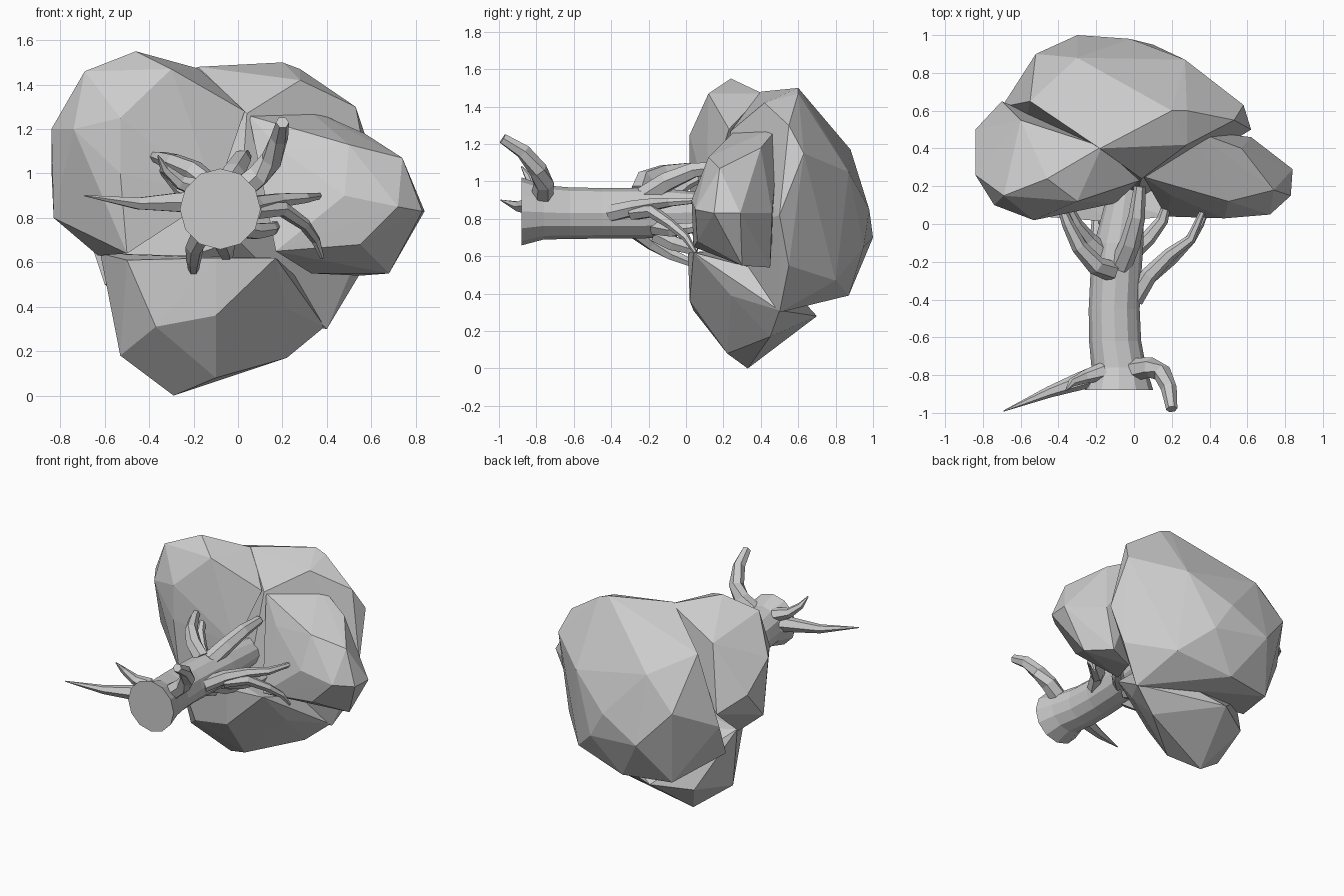
import bpy, bmesh, math
from mathutils import Vector

grey = bpy.data.materials.new("plain grey")
grey.diffuse_color = (0.6, 0.6, 0.6, 1)


def make(name, bm):
    bmesh.ops.recalc_face_normals(bm, faces=bm.faces)
    me = bpy.data.meshes.new(name)
    bm.to_mesh(me)
    bm.free()
    me.materials.append(grey)
    ob = bpy.data.objects.new(name, me)
    bpy.context.collection.objects.link(ob)
    return ob


def hull(name, pts):
    bm = bmesh.new()
    vs = [bm.verts.new(p) for p in pts]
    res = bmesh.ops.convex_hull(bm, input=vs)
    junk = [g for g in res["geom_interior"] if isinstance(g, bmesh.types.BMVert)]
    bmesh.ops.delete(bm, geom=junk, context='VERTS')
    return make(name, bm)


def tube(name, path, sides=6, frames_along_y=False):
    """Sweep a polygon along (x, y, z, radius) points and cap both ends."""
    bm = bmesh.new()
    pts = [Vector(p[:3]) for p in path]
    rings = []
    for i, p in enumerate(pts):
        d = (pts[min(i + 1, len(pts) - 1)] - pts[max(i - 1, 0)]).normalized()
        if frames_along_y:
            d = Vector((0, 1, 0))
        ref = Vector((0, 0, 1)) if abs(d.z) < 0.85 else Vector((1, 0, 0))
        u = d.cross(ref).normalized()
        v = d.cross(u)
        r = path[i][3]
        rings.append([bm.verts.new(p + r * (u * math.cos(a) + v * math.sin(a)))
                      for a in (2 * math.pi * k / sides for k in range(sides))])
    for a, b in zip(rings, rings[1:]):
        for k in range(sides):
            n = (k + 1) % sides
            bm.faces.new((a[k], a[n], b[n], b[k]))
    bm.faces.new(rings[0])
    bm.faces.new(rings[-1])
    return make(name, bm)


# Foliage: four faceted lobes merged into one crown
dome = hull("crown", [
    (-.3, 1, .7), (-.02, .98, .85), (.1, .95, .65), (.27, .87, 1.05), (.58, .63, 1.15),
    (.62, .5, .82), (.53, .55, 1.3), (.28, .6, 1.47), (.2, .6, 1.5), (.28, .42, 1.42),
    (-.18, .4, 1.48), (-.52, .9, .95), (-.55, .65, 1.3), (-.3, .88, 1.17), (-.7, .62, .8),
    (-.1, .87, .39), (-.45, .8, .4), (.3, .8, .47), (.4, .5, .3), (.55, .55, .55),
    (.04, .24, 1.27), (-.6, .4, .5), (0, .12, .7)])
lobes = [
    hull("left_lobe", [
        (-.46, .24, 1.55), (-.69, .15, 1.46), (-.84, .26, 1.2), (-.84, .5, 1.02),
        (-.83, .3, .8), (-.74, .1, 1.2), (-.53, .02, 1.25), (-.53, .02, 1.0),
        (-.3, .12, 1.47), (.03, .23, 1.28), (-.17, .41, 1.47), (-.63, .3, .63),
        (-.5, .04, .64), (-.1, .11, .9), (-.7, .65, .9), (-.6, .55, 1.35)]),
    hull("lower_lobe", [
        (-.29, .33, 0), (-.53, .22, .18), (-.37, .04, .31), (-.1, .22, .08),
        (.22, .45, .17), (.39, .5, .31), (.22, .24, .39), (-.1, .02, .36),
        (-.5, .04, .61), (-.1, .01, .62), (.17, .04, .62), (-.62, .3, .64),
        (-.2, .7, .28), (-.45, .55, .25), (.3, .5, .5)]),
    hull("right_lobe", [
        (.84, .29, .83), (.83, .15, .83), (.74, .18, 1.07), (.72, .05, .85),
        (.68, .3, .55), (.48, .03, .9), (.33, .34, .55), (.55, .45, .54),
        (.57, .4, 1.18), (.62, .46, .83), (.5, .12, 1.13), (.2, .15, 1.1),
        (.17, .04, .65), (.05, .25, 1.26), (.55, .06, .68), (.3, .5, 1.3)]),
]
for lobe in lobes:
    mod = dome.modifiers.new("join", 'BOOLEAN')
    mod.operation = 'UNION'
    mod.solver = 'EXACT'
    mod.object = lobe
    bpy.context.view_layer.objects.active = dome
    bpy.ops.object.modifier_apply(modifier=mod.name)
for lobe in lobes:
    bpy.data.objects.remove(lobe)

# Trunk lying along y
tube("trunk", [(-.08, -.88, .84, .182), (-.08, -.76, .835, .145), (-.1, -.62, .83, .138),
               (-.105, -.45, .83, .135), (-.095, -.25, .83, .135), (-.08, -.1, .83, .13),
               (-.04, .2, .84, .09)], 12, True)

# Roots at the trunk foot
tube("root_upper", [(.0, -.77, .92, .06), (.09, -.76, .99, .055), (.15, -.79, 1.06, .05),
                    (.185, -.87, 1.16, .042), (.2, -.98, 1.23, .03)])
tube("root_left", [(-.15, -.79, .87, .06), (-.28, -.83, .87, .048), (-.45, -.89, .865, .03),
                   (-.69, -.99, .9, .003)])
tube("root_left_small", [(-.16, -.78, .93, .05), (-.26, -.81, .96, .035),
                         (-.33, -.84, 1.02, .022), (-.36, -.88, 1.08, .004)])

# Branches reaching into the crown
branches = {
    "branch_upper_left": [(-.12, -.25, .94, .055), (-.2, -.22, 1.01, .052),
                          (-.29, -.12, 1.05, .042), (-.35, .0, 1.07, .032), (-.39, .1, 1.08, .02)],
    "branch_top": [(-.07, -.22, .92, .06), (-.02, -.1, 1.0, .055), (.015, .04, 1.06, .045),
                   (.03, .2, 1.08, .03)],
    "branch_right": [(.0, -.4, .83, .05), (.08, -.27, .86, .045), (.19, -.16, .88, .035),
                     (.3, -.08, .89, .026), (.37, .08, .9, .015)],
    "branch_right_low": [(.08, -.28, .83, .04), (.2, -.18, .84, .036), (.3, -.08, .77, .028),
                         (.35, .0, .7, .022), (.38, .05, .62, .01)],
    "branch_right_short": [(-.02, -.16, .76, .05), (.08, -.07, .74, .04), (.15, .02, .75, .032),
                           (.18, .13, .77, .02)],
    "branch_lower_left": [(-.16, -.27, .74, .05), (-.195, -.18, .67, .042),
                          (-.2, -.08, .61, .034), (-.2, .04, .56, .022)],
    "branch_lower": [(-.08, -.16, .72, .05), (-.06, -.07, .67, .045), (-.05, .06, .63, .03)],
    "branch_left": [(-.17, -.15, .88, .05), (-.24, -.08, .92, .042), (-.3, 0, .98, .03),
                    (-.35, .1, 1.03, .02)],
}
for name, path in branches.items():
    tube(name, path)
